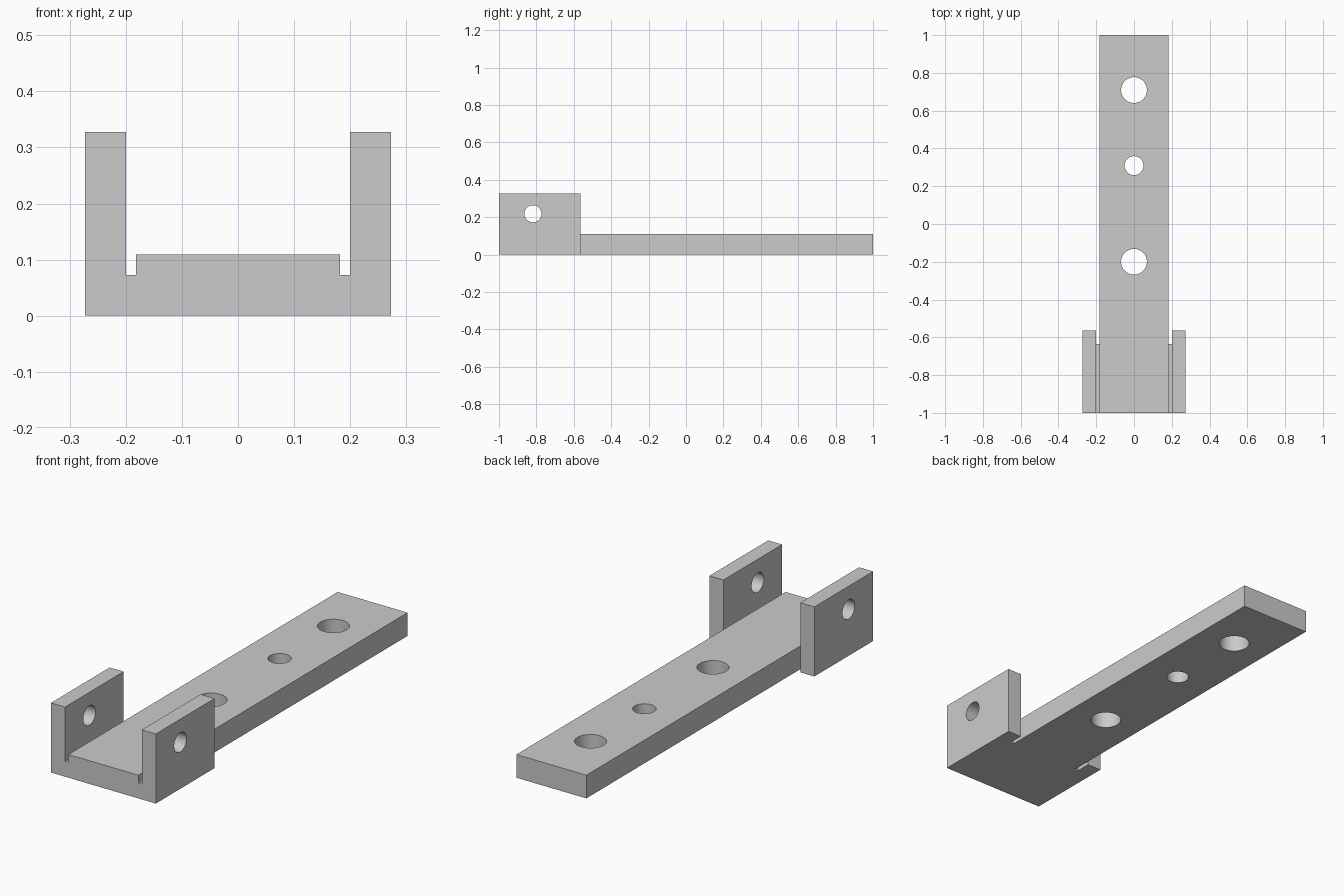
import bpy
import math

if "Cube" in bpy.data.objects:
    bpy.data.objects.remove(bpy.data.objects["Cube"])

U = 2 / 110  # one millimetre in scene units

grey = bpy.data.materials.new("light grey")
grey.use_nodes = True
COLOUR = (0.6, 0.6, 0.6, 1)
grey.diffuse_color = COLOUR
grey.node_tree.nodes["Principled BSDF"].inputs["Base Color"].default_value = COLOUR


def box(name, x, y, z):
    """Box spanning the given (low, high) ranges in millimetres."""
    spans = (x, y, z)
    bpy.ops.mesh.primitive_cube_add(size=1, location=[(a + b) / 2 * U for a, b in spans])
    ob = bpy.context.object
    ob.name = name
    ob.scale = [(b - a) * U for a, b in spans]
    bpy.ops.object.transform_apply(location=True, rotation=True, scale=True)
    ob.data.materials.append(grey)
    return ob


def prism(name, radius, length, centre, sides=64, rotation=(0, 0, 0)):
    """Round or hexagonal cutter in millimetres."""
    bpy.ops.mesh.primitive_cylinder_add(
        vertices=sides, radius=radius * U, depth=length * U,
        location=[c * U for c in centre], rotation=rotation)
    ob = bpy.context.object
    ob.name = name
    ob.hide_render = True
    ob.data.materials.append(grey)
    return ob


def combine(target, other, operation):
    mod = target.modifiers.new(operation, "BOOLEAN")
    mod.operation = operation
    mod.solver = "EXACT"
    mod.object = other
    bpy.context.view_layer.objects.active = target
    bpy.ops.object.modifier_apply(modifier=mod.name)
    bpy.data.objects.remove(other)


# Long bar, joined to the fork base and its two upright ears
bracket = box("fork_bracket", (-10, 10), (-55, 55), (0, 6))
combine(bracket, box("fork_base", (-15, 15), (-55, -35), (0, 4)), "UNION")
for ear in ((-15, -11), (11, 15)):
    combine(bracket, box("fork_ear", ear, (-55, -31), (0, 18)), "UNION")

# Pivot hole through both ears
combine(bracket, prism("pivot_hole", 2.5, 40, (0, -45, 12),
                       rotation=(0, math.pi / 2, 0)), "DIFFERENCE")

# Bolt holes through the bar
for y, radius in ((39, 3.75), (17, 2.75), (-11, 3.75)):
    combine(bracket, prism("bolt_hole", radius, 20, (0, y, 3)), "DIFFERENCE")

# Hexagonal nut pockets, one from above and one from below
for y, z, radius in ((17, 7, 5.08), (-11, -1, 6.65)):
    combine(bracket, prism("nut_pocket", radius, 10, (0, y, z + math.copysign(4, z)), 6,
                           (0, 0, math.pi / 6)), "DIFFERENCE")

# Smooth hole walls, sharp edges
bpy.ops.object.select_all(action="DESELECT")
bracket.select_set(True)
bpy.context.view_layer.objects.active = bracket
bpy.ops.object.shade_smooth_by_angle(angle=math.radians(30))
